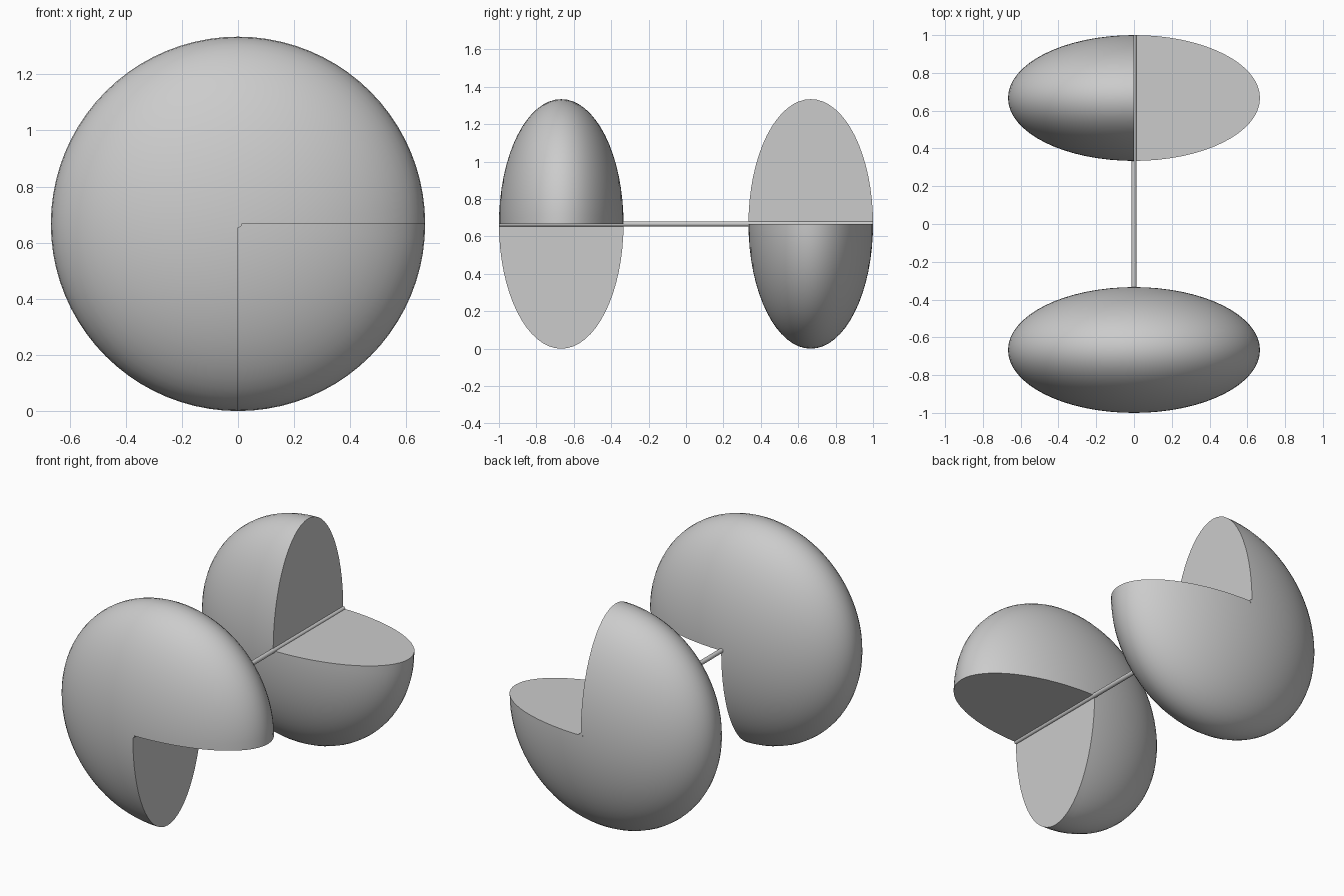
import bpy, bmesh
from math import sin, cos, pi, radians

if "Cube" in bpy.data.objects:
    bpy.data.objects.remove(bpy.data.objects["Cube"])

R, HALF, CZ = 0.667, 0.333, 0.667   # disc radius, half thickness, axle height
STEPS, RINGS = 60, 32               # around the 270 degree sweep, pole to pole


def finish(obj):
    bpy.ops.object.select_all(action='DESELECT')
    obj.select_set(True)
    bpy.context.view_layer.objects.active = obj
    bpy.ops.object.shade_smooth_by_angle(angle=radians(30))


def three_quarter_ellipsoid(name, cy, start):
    """Flattened sphere around the y axis with one quarter wedge left out."""
    bm = bmesh.new()
    south = bm.verts.new((0, cy - HALF, CZ))
    north = bm.verts.new((0, cy + HALF, CZ))
    arcs = []
    for i in range(STEPS + 1):
        a = start + 1.5 * pi * i / STEPS
        arc = [south]
        for j in range(1, RINGS):
            t = pi * j / RINGS
            r = R * sin(t)
            arc.append(bm.verts.new((r * cos(a), cy - HALF * cos(t), CZ + r * sin(a))))
        arcs.append(arc + [north])
    # curved skin
    for a, b in zip(arcs, arcs[1:]):
        for j in range(RINGS):
            quad = [a[j], b[j], b[j + 1], a[j + 1]]
            bm.faces.new(list(dict.fromkeys(quad)))
    # two flat cut faces
    bm.faces.new(arcs[0])
    bm.faces.new(arcs[-1][::-1])
    bmesh.ops.recalc_face_normals(bm, faces=bm.faces[:])
    mesh = bpy.data.meshes.new(name)
    bm.to_mesh(mesh)
    bm.free()
    obj = bpy.data.objects.new(name, mesh)
    bpy.context.collection.objects.link(obj)
    finish(obj)


# front body misses its lower right quarter, back body its upper right quarter
three_quarter_ellipsoid("front_body", -0.667, 0.0)
three_quarter_ellipsoid("back_body", 0.667, pi / 2)

# thin rod through both bodies
bpy.ops.mesh.primitive_cylinder_add(vertices=24, radius=0.0135, depth=2.0,
                                    location=(0, 0, CZ), rotation=(pi / 2, 0, 0))
rod = bpy.context.object
rod.name = "axle_rod"
finish(rod)
